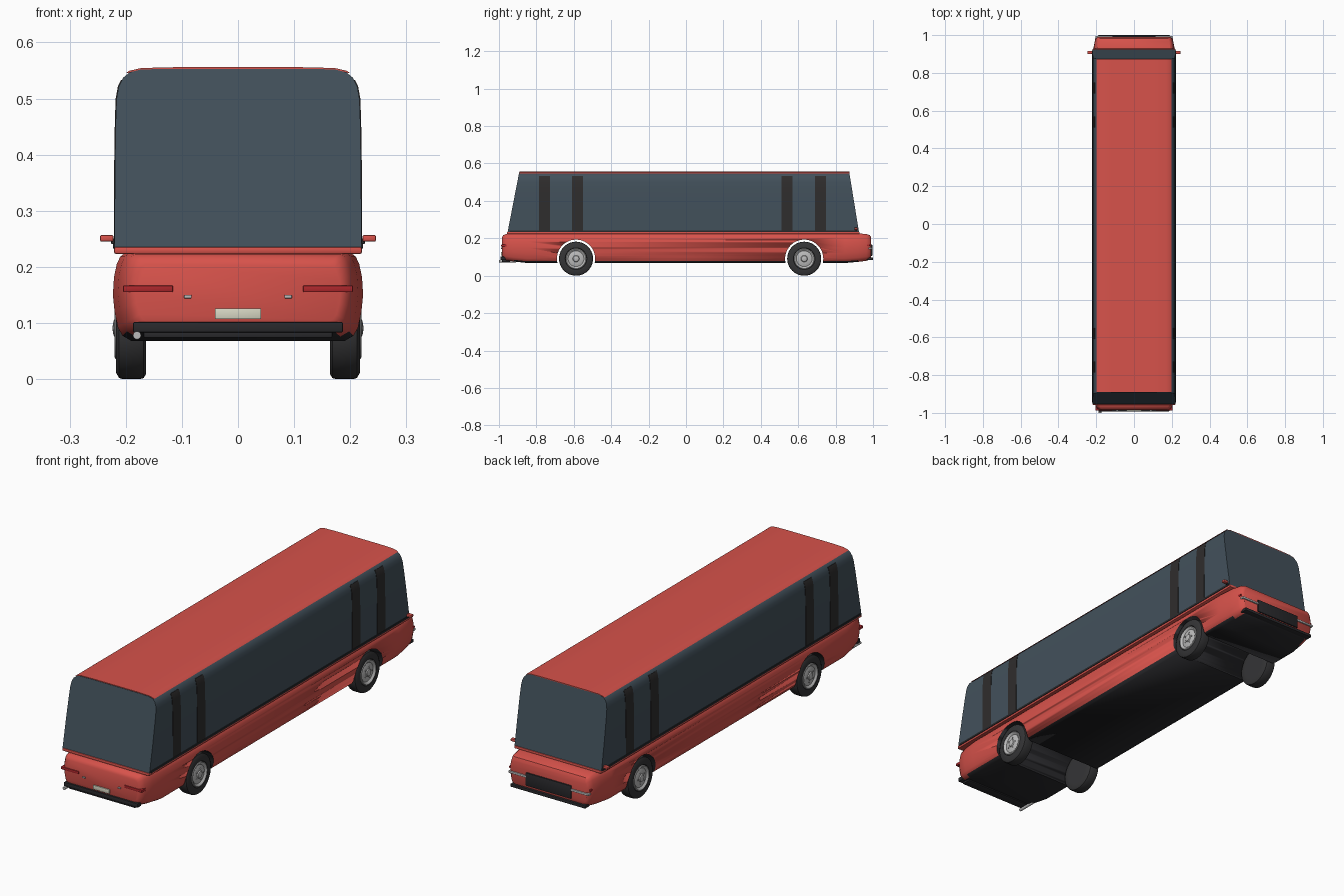
import bpy, bmesh, math
from mathutils import Vector

if "Cube" in bpy.data.objects:
    bpy.data.objects.remove(bpy.data.objects["Cube"])


def mat(name, r, g, b):
    m = bpy.data.materials.new(name)
    m.diffuse_color = (r, g, b, 1)
    m.use_nodes = True
    m.node_tree.nodes["Principled BSDF"].inputs["Base Color"].default_value = m.diffuse_color
    return m


RED = mat("red_paint", 0.68, 0.085, 0.07)
LAMP = mat("lamp_red", 0.42, 0.02, 0.025)
GLASS = mat("dark_glass", 0.055, 0.082, 0.105)
PILLAR = mat("pillar_dark", 0.028, 0.026, 0.026)
BLACK = mat("black_trim", 0.022, 0.022, 0.025)
RUBBER = mat("rubber", 0.035, 0.035, 0.037)
SILVER = mat("silver", 0.5, 0.5, 0.5)
PLATE = mat("plate_cream", 0.68, 0.68, 0.55)


def finish(bm, name, *mats, angle=35):
    bmesh.ops.recalc_face_normals(bm, faces=bm.faces)
    me = bpy.data.meshes.new(name)
    bm.to_mesh(me)
    bm.free()
    ob = bpy.data.objects.new(name, me)
    bpy.context.collection.objects.link(ob)
    for m in mats:
        me.materials.append(m)
    bpy.context.view_layer.objects.active = ob
    bpy.ops.object.select_all(action='DESELECT')
    ob.select_set(True)
    bpy.ops.object.shade_smooth_by_angle(angle=math.radians(angle))
    return ob


def loft(name, rings, *mats, caps=True, closed=False):
    bm = bmesh.new()
    vs = [[bm.verts.new(p) for p in r] for r in rings]
    n = len(rings[0])
    pairs = list(zip(vs, vs[1:])) + ([(vs[-1], vs[0])] if closed else [])
    for a, b in pairs:
        for i in range(n):
            j = (i + 1) % n
            bm.faces.new((a[i], a[j], b[j], b[i]))
    if caps and not closed:
        bm.faces.new(vs[0])
        bm.faces.new(vs[-1])
    return finish(bm, name, *mats)


def prism(name, pts, ends, m):
    """Side profile (x, z) run along y; the ends may lean with height."""
    return loft(name, [[(x, ends(z)[k], z) for x, z in pts] for k in (0, 1)], m)


def box(name, x, y, z, m, bevel=0.002):
    bm = bmesh.new()
    bmesh.ops.create_cube(bm, size=1)
    for v in bm.verts:
        v.co = Vector([(a + b) / 2 + c * (b - a) for (a, b), c in zip((x, y, z), v.co)])
    if bevel:
        bmesh.ops.bevel(bm, geom=bm.edges[:], offset=bevel, segments=2, affect='EDGES', profile=0.5)
    return finish(bm, name, m)


def lathe(name, prof, centre, side, m, n=40):
    """Revolve (x, radius) points about the x axis."""
    cx, cy, cz = centre
    rings = [[(side * (cx + x), cy + r * math.cos(2 * math.pi * i / n),
               cz + r * math.sin(2 * math.pi * i / n)) for i in range(n)] for x, r in prof]
    return loft(name, rings, m)


def mirrored(half):
    return half + [(-x, z) for x, z in reversed(half)]


# Lower body: rounded section, tapering at both ends
SECTION = [(0.190, 0.0), (0.206, 0.06), (0.214, 0.15), (0.220, 0.33), (0.223, 0.52),
           (0.221, 0.72), (0.216, 0.87), (0.210, 0.95), (0.200, 1.0)]
STATIONS = [(-0.984, 0.82, 0.10, 0.205), (-0.978, 0.87, 0.09, 0.216), (-0.963, 0.915, 0.083, 0.223),
            (-0.92, 0.96, 0.076, 0.226), (-0.85, 1, 0.068, 0.226), (0.85, 1, 0.068, 0.226),
            (0.92, 0.97, 0.074, 0.226), (0.965, 0.935, 0.08, 0.223), (0.983, 0.90, 0.086, 0.217),
            (0.99, 0.86, 0.095, 0.205)]
rings = [[(x * s, y, zb + t * (zt - zb)) for x, t in mirrored(SECTION)] for y, s, zb, zt in STATIONS]
body = loft("lower_body", rings, RED, BLACK)

# Wheel tunnels cut through the lower body
WHEEL_Y, WHEEL_Z, ARCH = (-0.588, 0.632), 0.091, 0.102
for y in WHEEL_Y:
    cutter = lathe("arch_cutter", [(-0.4, ARCH), (0.4, ARCH)], (0, y, WHEEL_Z), 1, BLACK, 64)
    cutter.hide_render = True
    bpy.context.view_layer.objects.active = body
    mod = body.modifiers.new("arch", 'BOOLEAN')
    mod.operation, mod.solver, mod.object = 'DIFFERENCE', 'EXACT', cutter
    bpy.ops.object.modifier_move_to_index(modifier=mod.name, index=0)
    bpy.ops.object.modifier_apply(modifier=mod.name)
    bpy.data.objects.remove(cutter)
for f in body.data.polygons:
    c = f.center
    tunnel = any(math.hypot(c.y - y, c.z - WHEEL_Z) < ARCH + 0.001 for y in WHEEL_Y)
    in_tunnel = tunnel and abs(f.normal.x) < 0.1
    f.material_index = 1 if in_tunnel or f.normal.z < -0.85 else 0

# Glass cabin with leaning ends
CABIN = [(0.2200, 0.232), (0.2195, 0.36), (0.2180, 0.46), (0.2165, 0.50), (0.2125, 0.522),
         (0.205, 0.537), (0.193, 0.547), (0.172, 0.552), (0.11, 0.553)]


def cabin_ends(z, grow=0.0):
    t = (z - 0.232) / 0.32
    return (-0.954 + 0.062 * t - grow, 0.925 - 0.052 * t + grow)


prism("glass_cabin", mirrored(CABIN), cabin_ends, GLASS)

# Roof panel
roof = [(0.199, 0.546), (0.194, 0.5495), (0.172, 0.5545), (0.11, 0.556)]
prism("roof_panel", mirrored(roof), lambda z: (-0.89, 0.873), RED)

# Red sill under the glass, dark belt strip along the sides
box("window_sill", (-0.221, 0.221), (-0.957, 0.928), (0.223, 0.236), RED, 0.004)

for s, side in ((-1, "left"), (1, "right")):
    box(side + "_belt_strip", (s * 0.2205 - 0.0025, s * 0.2205 + 0.0025), (-0.945, 0.918),
        (0.233, 0.243), BLACK, 0.001)
    # Window pillars
    strip = [(0.2195, 0.24), (0.2195, 0.36), (0.2180, 0.46), (0.2165, 0.50), (0.2125, 0.522), (0.207, 0.533)]
    pts = [(s * (x + 0.0015), z) for x, z in strip] + [(s * (x - 0.003), z) for x, z in reversed(strip)]
    for i, y in enumerate((-0.756, -0.58, 0.54, 0.72)):
        prism(f"{side}_pillar_{i}", pts, lambda z, y=y: (y - 0.029, y + 0.029), PILLAR)

    # Wing mirrors
    box(side + "_mirror", sorted((s * 0.222, s * 0.246)), (0.900, 0.917), (0.245, 0.257), RED, 0.003)
    box(side + "_mirror_arm", sorted((s * 0.212, s * 0.226)), (0.904, 0.913), (0.241, 0.251), BLACK, 0.001)

    # Lamps
    box(side + "_tail_lamp", sorted((s * 0.116, s * 0.205)), (-0.988, -0.958), (0.155, 0.167), LAMP)
    box(side + "_side_marker", sorted((s * 0.188, s * 0.207)), (0.962, 0.983), (0.158, 0.168), LAMP)
    box(side + "_reflector", sorted((s * 0.083, s * 0.096)), (-0.989, -0.98), (0.144, 0.15), SILVER, 0.001)
    box(side + "_headlight_bar", sorted((s * 0.112, s * 0.203)), (0.975, 0.996), (0.142, 0.152), SILVER, 0.003)

    # Wheels
    for y, end in zip(WHEEL_Y, ("front", "rear")):
        c = (0.19, y, WHEEL_Z)
        lathe(f"{end}_{side}_tyre", [(-0.026, 0.06), (-0.026, 0.082), (-0.022, 0.089), (-0.015, 0.091),
                                     (0.015, 0.091), (0.022, 0.089), (0.027, 0.08), (0.027, 0.058),
                                     (0.018, 0.053)], c, s, RUBBER)
        lathe(f"{end}_{side}_rim", [(0.015, 0.055), (0.028, 0.055), (0.030, 0.052), (0.027, 0.047),
                                    (0.022, 0.042), (0.026, 0.03), (0.027, 0.018), (0.031, 0.015),
                                    (0.033, 0.008), (0.0335, 0.001)], c, s, SILVER)
        for k in range(5):
            a = 2 * math.pi * k / 5
            lathe(f"{end}_{side}_nut_{k}", [(0.024, 0.003), (0.029, 0.003)],
                  (0.19, y + 0.025 * math.cos(a), WHEEL_Z + 0.025 * math.sin(a)), s, SILVER, 6)

# Tail end: number plate, bumper, exhaust
box("number_plate", (-0.041, 0.041), (-0.989, -0.98), (0.107, 0.126), PLATE, 0.001)
box("tail_bumper", (-0.187, 0.187), (-0.992, -0.965), (0.083, 0.102), BLACK, 0.003)
box("tail_valance", (-0.168, 0.168), (-0.983, -0.94), (0.074, 0.086), BLACK)
bm = bmesh.new()
bmesh.ops.create_cone(bm, cap_ends=True, segments=20, radius1=0.007, radius2=0.007, depth=0.09)
for v in bm.verts:
    v.co = Vector((v.co.x - 0.18, v.co.z - 0.955, v.co.y + 0.078))
finish(bm, "exhaust_pipe", SILVER)

# Nose end: grille and bumper
box("grille", (-0.115, 0.115), (0.98, 0.996), (0.106, 0.166), BLACK, 0.003)
box("nose_bumper", (-0.19, 0.19), (0.965, 1.0), (0.083, 0.097), BLACK, 0.003)
